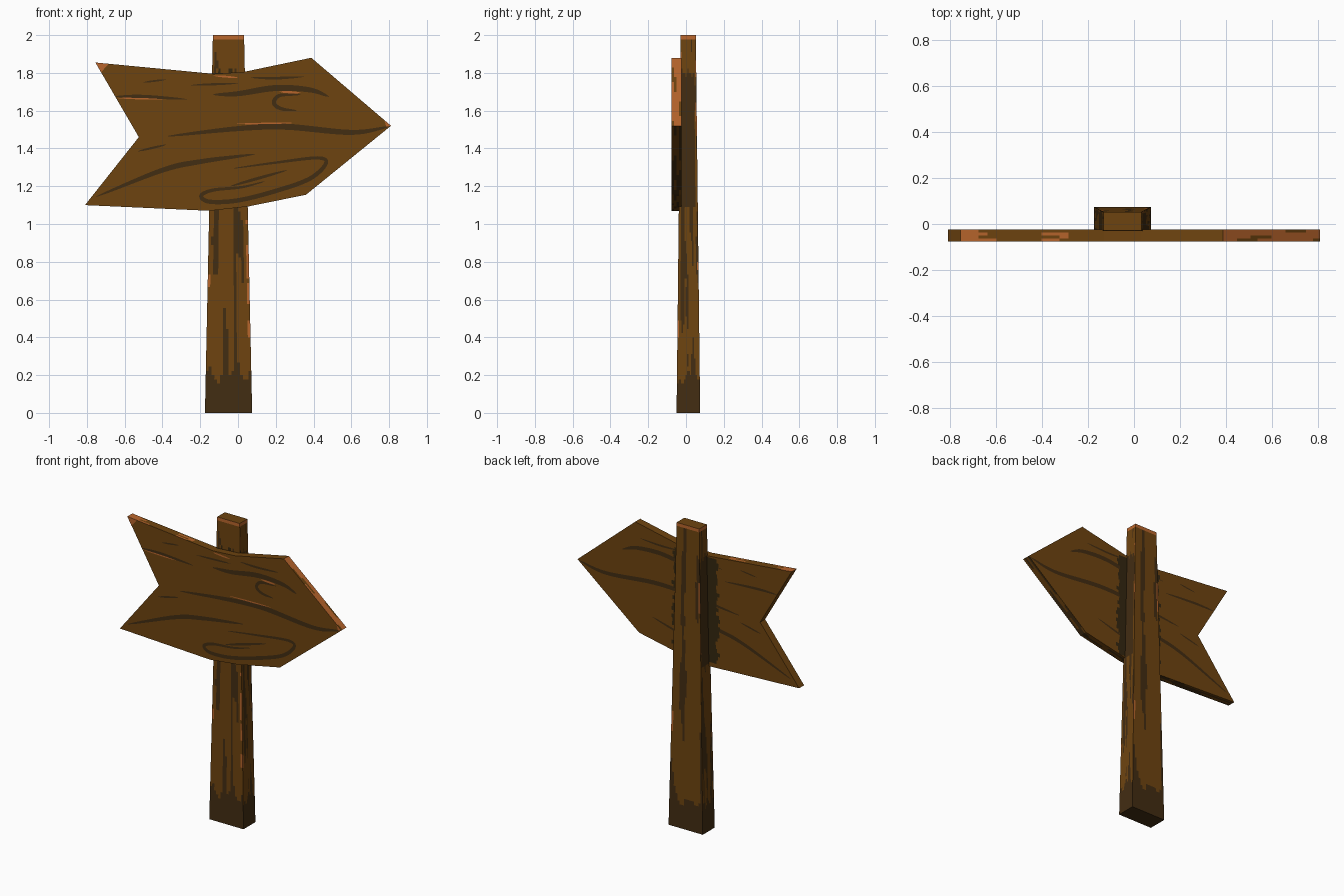
import bpy, bmesh, math
from mathutils import Vector, noise

if "Cube" in bpy.data.objects:
    bpy.data.objects.remove(bpy.data.objects["Cube"])


def material(name, rgb):
    m = bpy.data.materials.new(name)
    m.diffuse_color = (*rgb, 1)
    m.use_nodes = True
    m.node_tree.nodes["Principled BSDF"].inputs["Base Color"].default_value = m.diffuse_color
    return m


MATS = [material("wood_brown", (0.155, 0.057, 0.005)),
        material("grain_dark", (0.055, 0.026, 0.006)),
        material("edge_orange", (0.48, 0.13, 0.025)),
        material("shadow_brown", (0.034, 0.020, 0.005))]
BROWN, DARK, ORANGE, SHADOW = range(4)


def finish(name, bm, recalc=True):
    if recalc:
        bmesh.ops.remove_doubles(bm, verts=bm.verts, dist=1e-5)
        bmesh.ops.recalc_face_normals(bm, faces=bm.faces)
    me = bpy.data.meshes.new(name)
    bm.to_mesh(me)
    bm.free()
    for m in MATS:
        me.materials.append(m)
    ob = bpy.data.objects.new(name, me)
    bpy.context.collection.objects.link(ob)


# ---- Tapered post, sides gridded and coloured by a grain rule ----
def section(z):
    t = z / 2
    x0, x1 = -0.175 + 0.042 * t, 0.075 - 0.043 * t
    y0, y1 = -0.05 + 0.022 * t, 0.075 - 0.023 * t
    return [Vector(c) for c in ((x0, y0, z), (x1, y0, z), (x1, y1, z), (x0, y1, z))]


def post_colour(side, u, z):
    grain = noise.noise(Vector((u * 5 + side * 9.3, side * 4.1, z * 1.6)))
    fine = noise.noise(Vector((u * 8, side * 7.7 + 3, z * 7)))
    edge = min(u, 1 - u)
    if 1.08 < z < 1.8 + 0.04 * fine and side != 2 and not (side == 1 and u > 0.85) \
            and not (side == 3 and u < 0.15):
        return SHADOW if side == 0 else DARK
    if z < 0.1 + 0.12 * (grain + 1):
        return DARK
    if z > 1.985 or (edge < 0.06 and fine > 0.28 and z > 0.4):
        return ORANGE
    limit = 0.02 + 0.2 * min(z / 1.2, 1.3)
    return DARK if grain + 0.25 * fine > limit else BROWN


bm = bmesh.new()
NU, NV = 16, 90
for side in range(4):
    rows = []
    for j in range(NV + 1):
        s = section(2 * j / NV)
        a, b = s[side], s[(side + 1) % 4]
        rows.append([bm.verts.new(a.lerp(b, i / NU)) for i in range(NU + 1)])
    for j in range(NV):
        for i in range(NU):
            f = bm.faces.new((rows[j][i], rows[j][i + 1], rows[j + 1][i + 1], rows[j + 1][i]))
            f.material_index = post_colour(side, (i + 0.5) / NU, 2 * (j + 0.5) / NV)
# Caps, with a worn rim on the top one
bm.faces.new([bm.verts.new(p) for p in section(0)]).material_index = DARK
top = bm.faces.new([bm.verts.new(p) for p in section(2)])
for f in bmesh.ops.inset_region(bm, faces=[top], thickness=0.014)["faces"]:
    f.material_index = ORANGE
finish("post", bm)

# ---- Arrow board ----
OUTLINE = [(-0.755, 1.855), (-0.13, 1.795), (0.03, 1.805), (0.388, 1.88), (0.81, 1.52),
           (0.36, 1.155), (0.05, 1.092), (-0.15, 1.07), (-0.81, 1.10), (-0.525, 1.46)]
FRONT, BACK = -0.076, -0.024


def edge_colour(seg, p, row):
    n = noise.noise(Vector((p.x * 5, row * 1.7, p.y * 5)))
    if seg == 3:
        return ORANGE if n > -0.2 else BROWN
    if seg in (0, 1, 2):
        worn = p.x < -0.69 or (p.x < -0.3 and n > 0.12)
        return ORANGE if worn else BROWN
    if seg in (4, 5, 6, 7):
        return DARK if n > -0.1 else BROWN
    return BROWN


bm = bmesh.new()
dense = []
for k, a in enumerate(OUTLINE):
    a, b = Vector(a), Vector(OUTLINE[(k + 1) % len(OUTLINE)])
    n = max(3, round((b - a).length / 0.04))
    dense += [(k, a.lerp(b, i / n)) for i in range(n)]
DEPTH = 4
loops = [[bm.verts.new((p.x, FRONT + (BACK - FRONT) * d / DEPTH, p.y)) for _, p in dense]
         for d in range(DEPTH + 1)]
bm.faces.new(loops[0])
bm.faces.new(loops[-1])
for d in range(DEPTH):
    for i, (k, p) in enumerate(dense):
        j = (i + 1) % len(dense)
        f = bm.faces.new((loops[d][i], loops[d][j], loops[d + 1][j], loops[d + 1][i]))
        f.material_index = edge_colour(k, p, d)
finish("arrow_board", bm)


# ---- Painted grain: thin tapered ribbons ----
def smooth(pts, n=7):
    pts = [Vector(p) for p in pts]
    pts = [2 * pts[0] - pts[1]] + pts + [2 * pts[-1] - pts[-2]]
    out = []
    for i in range(1, len(pts) - 2):
        a, b, c, d = pts[i - 1:i + 3]
        for s in range(n):
            t = s / n
            out.append(0.5 * (2 * b + (c - a) * t + (2 * a - 5 * b + 4 * c - d) * t * t
                              + (3 * b - a - 3 * c + d) * t ** 3))
    return out + [pts[-2]]


def add_face(bm, pts, y, colour):
    f = bm.faces.new([bm.verts.new((p[0], y, p[1])) for p in pts])
    f.normal_update()
    if f.normal.y * (1 if y > -0.05 else -1) < 0:
        f.normal_flip()
    f.material_index = colour


def ribbon(bm, pts, width, y, colour):
    line = smooth(pts)
    n = len(line)
    sides = []
    for i, p in enumerate(line):
        t = line[min(i + 1, n - 1)] - line[max(i - 1, 0)]
        w = width * (0.12 + 0.88 * math.sin(math.pi * i / (n - 1)) ** 0.6
                     if 0 < i < n - 1 else 0.12)
        off = Vector((-t.y, t.x)).normalized() * w
        sides.append((p + off, p - off))
    for (a, b), (c, d) in zip(sides, sides[1:]):
        add_face(bm, (a, b, d, c), y, colour)


GRAIN = [
    (0.009, [(-0.65, 1.675), (-0.5, 1.675), (-0.27, 1.66)]),
    (0.016, [(-0.13, 1.685), (0, 1.69), (0.2, 1.72), (0.38, 1.71), (0.48, 1.675)]),
    (0.016, [(-0.37, 1.465), (0, 1.505), (0.25, 1.515), (0.6, 1.485), (0.8, 1.515)]),
    (0.014, [(-0.75, 1.145), (-0.4, 1.285), (-0.2, 1.33), (0.09, 1.37)]),
    (0.007, [(0.07, 1.775), (0.2, 1.772), (0.35, 1.78)]),
    (0.005, [(-0.5, 1.75), (-0.38, 1.765)]),
    (0.006, [(-0.25, 1.735), (0, 1.745)]),
    (0.006, [(-0.53, 1.385), (-0.38, 1.42)]),
    (0.008, [(-0.04, 1.2), (0.1, 1.24), (0.26, 1.285)]),
]
SWIRLS = [
    (0.011, [(0.33, 1.685), (0.22, 1.68), (0.19, 1.64), (0.23, 1.61), (0.31, 1.6)]),
    (0.012, [(-0.02, 1.295), (0.2, 1.325), (0.42, 1.35), (0.465, 1.32), (0.38, 1.24),
             (0.2, 1.175), (0, 1.125), (-0.15, 1.118), (-0.195, 1.15), (-0.13, 1.18),
             (0.02, 1.195), (0.14, 1.225)]),
]
WORN = [
    (0.004, [(-0.64, 1.667), (-0.4, 1.66)]),
    (0.004, [(-0.01, 1.53), (0.3, 1.535)]),
    (0.005, [(-0.13, 1.785), (0, 1.775)]),
    (0.006, [(0.22, 1.7), (0.33, 1.695)]),
]

bm = bmesh.new()
for i, (w, pts) in enumerate(GRAIN + SWIRLS):
    ribbon(bm, pts, w, FRONT - 0.001 - i * 0.00002, DARK)
for w, pts in WORN:
    ribbon(bm, pts, w, FRONT - 0.0015, ORANGE)
add_face(bm, [(-0.755, 1.855), (-0.685, 1.848), (-0.725, 1.803)], FRONT - 0.0015, ORANGE)
add_face(bm, [(0.81, 1.52), (0.775, 1.549), (0.785, 1.515)], FRONT - 0.0015, ORANGE)
finish("front_grain", bm, False)

# Back: same grain plus a ragged dark stain beside the post
bm = bmesh.new()
for i, (w, pts) in enumerate(GRAIN):
    ribbon(bm, pts, w * 0.9, BACK + 0.001 + i * 0.00002, DARK)
STEPS = 28
for i in range(STEPS):
    z0, z1 = 1.1 + 0.69 * i / STEPS, 1.1 + 0.69 * (i + 1) / STEPS
    r = 0.03 * noise.noise(Vector((0.3, 0.7, i * 0.83)))
    add_face(bm, [(-0.215 + r, z0), (0.105 - r, z0), (0.105 - r, z1), (-0.215 + r, z1)],
             BACK + 0.002, SHADOW)
finish("back_grain", bm, False)
